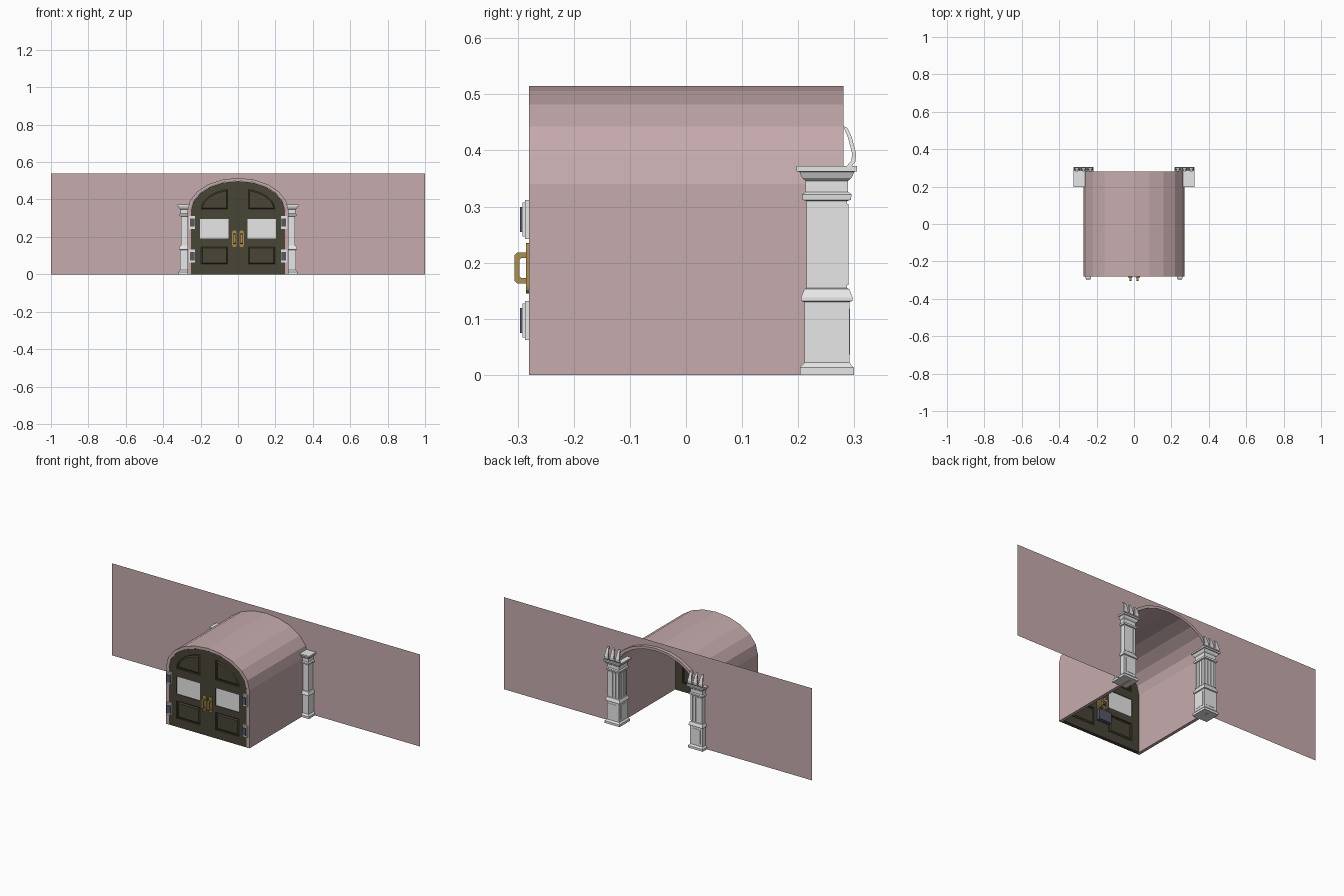
import bpy, bmesh, math
from mathutils import Matrix

cube = bpy.data.objects.get("Cube")
if cube:
    bpy.data.objects.remove(cube)


def material(name, rgb):
    m = bpy.data.materials.new(name)
    m.use_nodes = True
    m.diffuse_color = (*rgb, 1)
    m.node_tree.nodes["Principled BSDF"].inputs["Base Color"].default_value = (*rgb, 1)
    return m


PINK = material("dusty_pink", (0.57, 0.41, 0.42))
STONE = material("pale_stone", (0.8, 0.8, 0.8))
WOOD = material("dark_wood", (0.066, 0.058, 0.037))
GLASS = material("white_glass", (0.95, 0.95, 0.95))
GOLD = material("brass", (0.42, 0.28, 0.085))
STEEL = material("dark_steel", (0.09, 0.1, 0.13))
FRONT = Matrix.Rotation(math.pi / 2, 4, 'X')
SIDE = Matrix.Rotation(math.pi / 2, 4, 'Z') @ FRONT


def add(name, mesh, mat):
    mesh.name = name
    mesh.materials.clear()
    mesh.materials.append(mat)
    mesh.shade_flat()
    ob = bpy.data.objects.new(name, mesh)
    bpy.context.scene.collection.objects.link(ob)
    return ob


def prism(name, loops, a, b, mat, turn=FRONT, bevel=0.0):
    """Filled outline (later loops are holes) extruded from a to b, edges chamfered by bevel."""
    cu = bpy.data.curves.new(name, 'CURVE')
    cu.dimensions = '2D'
    cu.fill_mode = 'BOTH' if a != b else 'FRONT'
    cu.extrude = abs(b - a) / 2 - bevel
    cu.bevel_depth = bevel
    cu.bevel_resolution = 0
    cu.offset = -bevel
    for loop in loops:
        sp = cu.splines.new('POLY')
        sp.points.add(len(loop) - 1)
        for p, (u, v) in zip(sp.points, loop):
            p.co = (u, v, 0, 1)
        sp.use_cyclic_u = True
    tmp = bpy.data.objects.new(name + "_outline", cu)
    bpy.context.scene.collection.objects.link(tmp)
    dg = bpy.context.evaluated_depsgraph_get()
    mesh = bpy.data.meshes.new_from_object(tmp.evaluated_get(dg))
    bpy.data.objects.remove(tmp)
    mid = (a + b) / 2
    shift = (mid, 0, 0) if turn is SIDE else (0, mid, 0)
    mesh.transform(Matrix.Translation(shift) @ turn)
    return add(name, mesh, mat)


def box(name, x, y, z, mat):
    bm = bmesh.new()
    bmesh.ops.create_cube(bm, size=1)
    for v in bm.verts:
        for i, (lo, hi) in enumerate((x, y, z)):
            v.co[i] = lo if v.co[i] < 0 else hi
    mesh = bpy.data.meshes.new(name)
    bm.to_mesh(mesh)
    bm.free()
    return add(name, mesh, mat)


def span(s, lo, hi):
    return tuple(sorted((s * lo, s * hi)))


def arc(a, b, z, start=0, end=180, n=10, x=0):
    out = []
    for i in range(n + 1):
        t = math.radians(start + (end - start) * i / n)
        out.append((x + a * math.cos(t), z + b * math.sin(t)))
    return out


def rect(x0, x1, z0, z1):
    return [(x0, z0), (x1, z0), (x1, z1), (x0, z1)]


# Vaulted passage, reaching slightly past the wall it opens through
outer = [(0.27, 0)] + arc(0.27, 0.175, 0.34) + [(-0.27, 0)]
inner = [(0.252, 0)] + arc(0.252, 0.162, 0.338) + [(-0.252, 0)]
prism("vault", [outer + inner[::-1]], -0.28, 0.281, PINK)
prism("wall", [[(-1, 0), (-1, 0.54), (1, 0.54), (1, 0)] + outer], 0.26, 0.26, PINK)

# Column profile: height, half width
PROFILE = [(0, .048), (.013, .048), (.022, .04), (.13, .04), (.132, .046), (.138, .046),
           (.153, .04), (.155, .036), (.31, .036), (.312, .043), (.322, .044), (.326, .038),
           (.346, .038), (.351, .044), (.362, .049), (.363, .054), (.372, .054)]
CX, CY = 0.27, 0.251


def column(name, s):
    bm = bmesh.new()
    rings = [[bm.verts.new((s * CX + i * h, CY + j * h, z))
              for i, j in ((-1, -1), (1, -1), (1, 1), (-1, 1))] for z, h in PROFILE]
    for lo, hi in zip(rings, rings[1:]):
        for k in range(4):
            m = (k + 1) % 4
            bm.faces.new((lo[k], lo[m], hi[m], hi[k]))
    bm.faces.new(rings[0][::-1])
    bm.faces.new(rings[-1])
    mesh = bpy.data.meshes.new(name)
    bm.to_mesh(mesh)
    bm.free()
    add(name, mesh, STONE)


def leaf(name, x):
    """Curled leaf standing on the cap, narrowing to its tip."""
    side = [(.280, .444), (.288, .44), (.295, .425), (.303, .395), (.302, .38), (.295, .372),
            (.286, .372), (.295, .382), (.296, .395), (.289, .422)]
    ob = prism(name, [side], x - 0.016, x + 0.016, STONE, SIDE)
    for v in ob.data.vertices:
        v.co.x = x + (v.co.x - x) * (1 - 0.65 * (v.co.z - 0.372) / 0.072)


# Moulded door leaf with panels, glass, brass pulls and hinges
def door(side, s):
    def loop(pts):
        return [(s * x, z) for x, z in pts]
    edge = [(0, 0), (0.251, 0)] + arc(0.251, 0.161, 0.338, 0, 90, 5)[:-1] + [(0, 0.499)]
    low = rect(0.05, 0.203, 0.05, 0.152)
    pane = rect(0.05, 0.203, 0.192, 0.295)
    top = [(0.05, 0.342), (0.203, 0.342)] + arc(0.203, 0.122, 0.342, 12, 72, 5) + [(0.05, 0.46)]
    prism(side + "_door_frame", [loop(edge), loop(low), loop(pane), loop(top)],
          -0.279, -0.259, WOOD)
    for name, pts in (("lower", low), ("upper", top)):
        prism(f"{side}_{name}_panel", [loop(pts)], -0.273, -0.265, WOOD)
        us, vs = zip(*pts)
        cx, cz = (min(us) + max(us)) / 2, (min(vs) + max(vs)) / 2
        field = [(cx + (x - cx) * 0.92, cz + (z - cz) * 0.89) for x, z in pts]
        prism(f"{side}_{name}_field", [loop(field)], -0.279, -0.259, WOOD, bevel=0.006)
    prism(side + "_window", [loop(pane)], -0.275, -0.263, GLASS)
    # round-ended plate and bowed grip on both faces
    plate = (arc(0.012, 0.012, 0.223, 0, 180, 6, 0.019)
             + arc(0.012, 0.012, 0.157, 180, 360, 6, 0.019))
    bow = [(0, .163), (.022, .163), (.027, .168), (.027, .213), (.022, .218), (0, .218),
           (0, .208), (.015, .208), (.018, .205), (.018, .176), (.015, .173), (0, .173)]
    for face, y, d in (("outer", -0.279, -1), ("inner", -0.259, 1)):
        n = f"{side}_{face}_pull"
        prism(n + "_plate", [loop(plate)], y, y + d * 0.006, GOLD)
        prism(n + "_grip", [[(y + d * u, v) for u, v in bow]], s * 0.013, s * 0.025, GOLD, SIDE)
    for part, z in (("lower", 0.097), ("upper", 0.277)):
        n = f"{side}_{part}_hinge"
        box(n + "_plate", span(s, 0.23, 0.262), (-0.287, -0.279), (z - 0.035, z + 0.035), STONE)
        box(n + "_boss", span(s, 0.234, 0.258), (-0.291, -0.286), (z - 0.03, z + 0.03), STONE)
        box(n + "_knuckle", span(s, 0.232, 0.256), (-0.296, -0.286), (z - 0.022, z + 0.022), STEEL)


for side, s in (("left", 1), ("right", -1)):
    door(side, s)
    column(side + "_column", s)
    # raised ribs and plinth panels on the back and inner faces
    for k in range(4):
        o = -0.03 + 0.02 * k
        x = s * CX + o
        box(f"{side}_back_rib_{k}", (x - 0.006, x + 0.006), (CY + 0.035, CY + 0.039),
            (0.16, 0.305), STONE)
        box(f"{side}_inner_rib_{k}", span(s, CX - 0.039, CX - 0.035),
            (CY + o - 0.006, CY + o + 0.006), (0.16, 0.305), STONE)
    box(side + "_back_plinth_panel", (s * CX - 0.027, s * CX + 0.027),
        (CY + 0.039, CY + 0.0415), (0.036, 0.118), STONE)
    box(side + "_inner_plinth_panel", span(s, CX - 0.0415, CX - 0.039),
        (CY - 0.027, CY + 0.027), (0.036, 0.118), STONE)
    for k in (-1, 0, 1):
        leaf(f"{side}_cap_leaf_{k + 2}", s * CX + 0.036 * k)

# Padlock hanging behind the doors
box("padlock_body", (-0.04, 0.04), (-0.25, -0.228), (0.08, 0.14), STEEL)
shackle = [(0.026, 0.139)] + arc(0.026, 0.03, 0.16) + [(-0.026, 0.139)]
gap = [(0.017, 0.139)] + arc(0.017, 0.021, 0.16) + [(-0.017, 0.139)]
prism("padlock_shackle", [shackle + gap[::-1]], -0.243, -0.235, STEEL)
